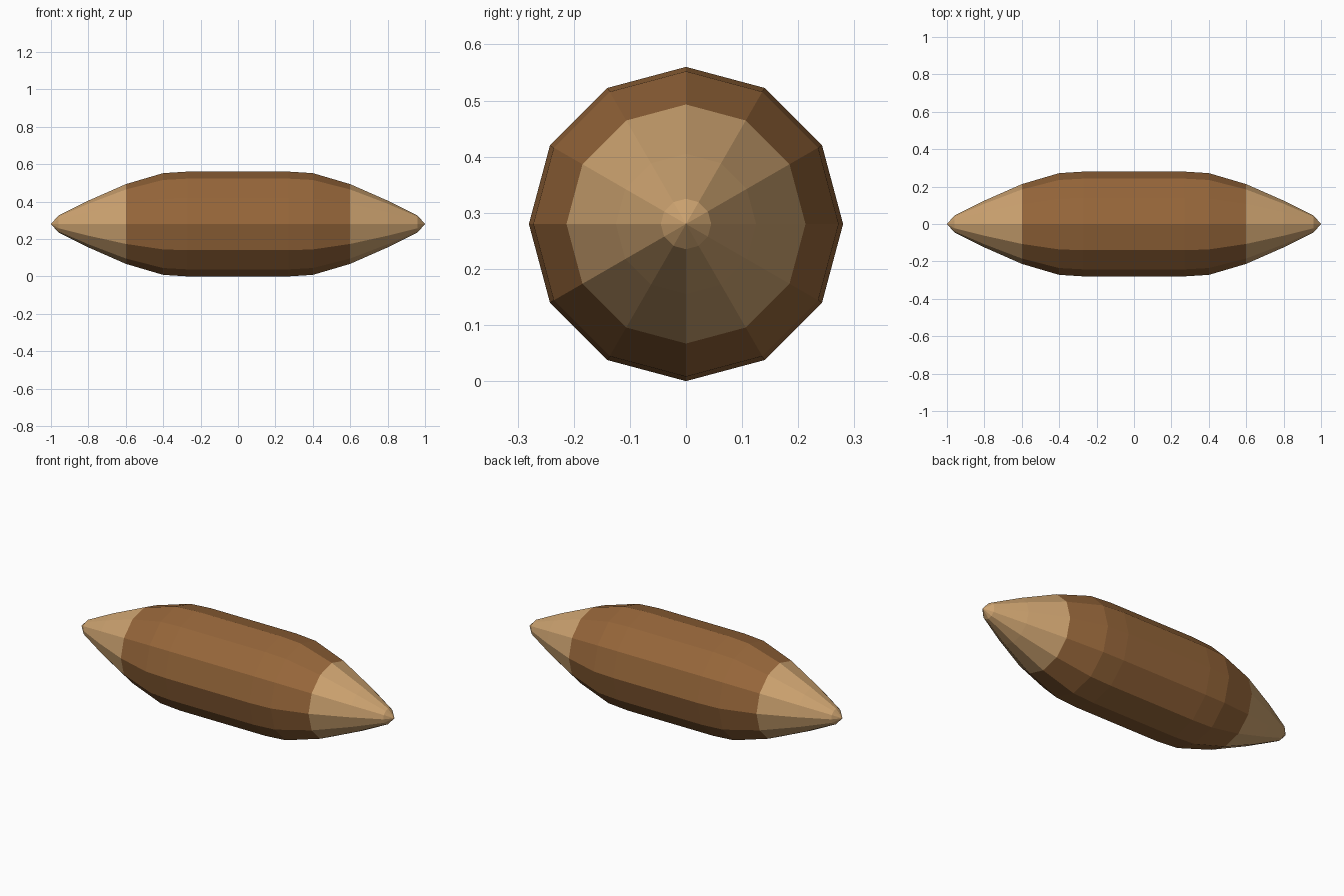
import bpy, bmesh, math

if "Cube" in bpy.data.objects:
    bpy.data.objects.remove(bpy.data.objects["Cube"])

SIDES = 12
CENTRE_Z = 0.28
# (distance from middle, radius) for one half, mirrored for the other
HALF = [(0.27, 0.28), (0.4, 0.272), (0.6, 0.213), (0.8, 0.125), (0.96, 0.045)]
TIP_START = 0.6


def material(name, colour):
    m = bpy.data.materials.new(name)
    m.diffuse_color = (*colour, 1.0)
    m.use_nodes = True
    m.node_tree.nodes["Principled BSDF"].inputs["Base Color"].default_value = m.diffuse_color
    return m


brown = material("brown_wood", (0.305, 0.133, 0.042))
tan = material("pale_wood", (0.61, 0.366, 0.162))

bm = bmesh.new()

# Rings of the spindle, from the left end to the right end
profile = [(-x, r) for x, r in reversed(HALF)] + HALF
rings = []
for x, r in profile:
    angles = [2 * math.pi * i / SIDES for i in range(SIDES)]
    rings.append([bm.verts.new((x, r * math.cos(a), CENTRE_Z + r * math.sin(a)))
                  for a in angles])

# Side facets
for a, b in zip(rings, rings[1:]):
    for i in range(SIDES):
        j = (i + 1) % SIDES
        bm.faces.new((a[i], a[j], b[j], b[i]))

# Pointed ends
for x, ring in ((-1, rings[0]), (1, rings[-1])):
    point = bm.verts.new((x, 0, CENTRE_Z))
    for i in range(SIDES):
        bm.faces.new((ring[i], ring[(i + 1) % SIDES], point))

# Pale sharpened tips, brown body
for f in bm.faces:
    f.material_index = int(abs(f.calc_center_median().x) > TIP_START)

bmesh.ops.recalc_face_normals(bm, faces=bm.faces)
mesh = bpy.data.meshes.new("spindle_body")
bm.to_mesh(mesh)
bm.free()
mesh.materials.append(brown)
mesh.materials.append(tan)
bpy.context.collection.objects.link(bpy.data.objects.new("spindle_body", mesh))
